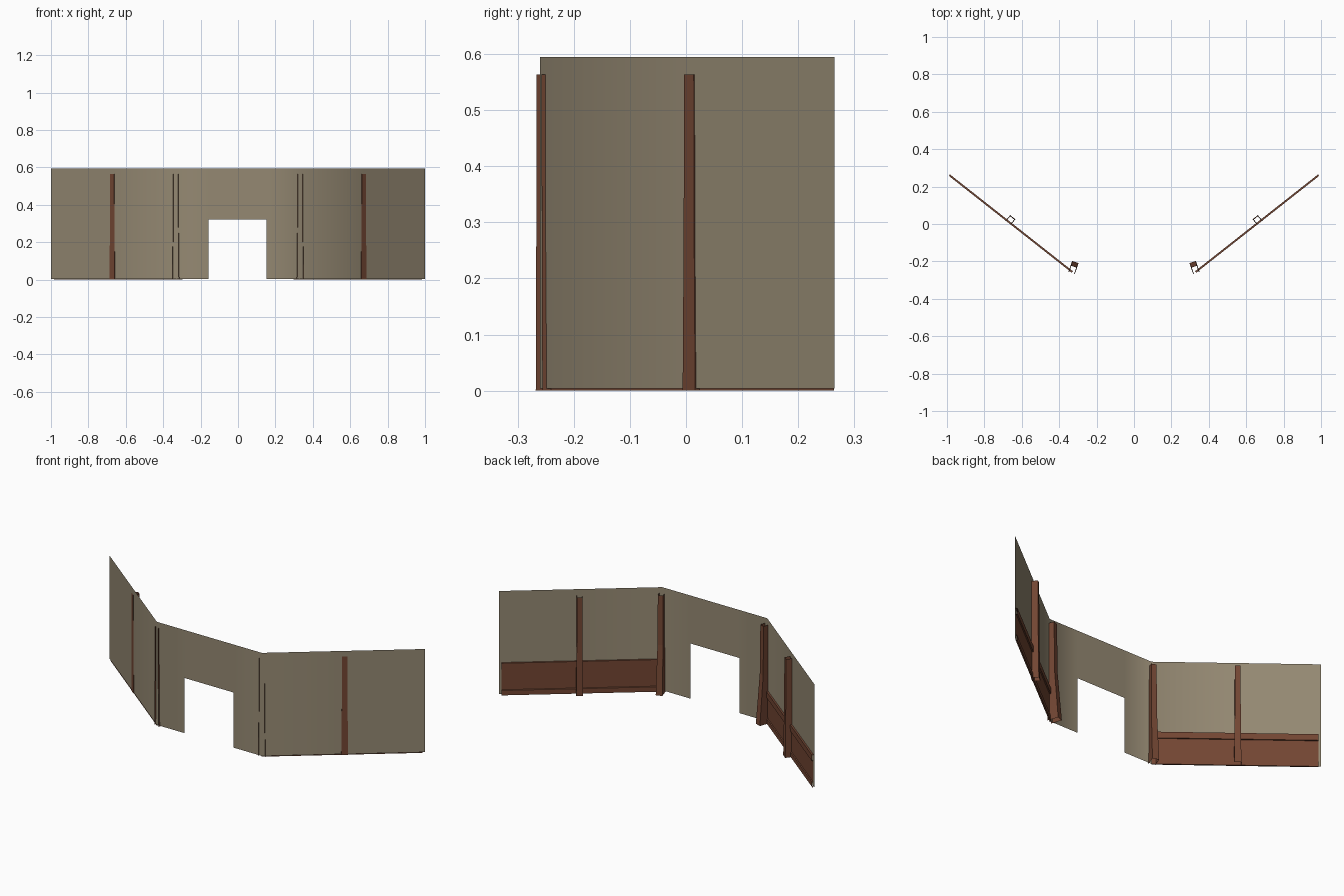
import bpy, bmesh
from mathutils import Vector

cube = bpy.data.objects.get("Cube")
if cube:
    bpy.data.objects.remove(cube, do_unlink=True)


def material(name, rgb):
    m = bpy.data.materials.new(name)
    m.use_nodes = True
    m.diffuse_color = (*rgb, 1)
    bsdf = m.node_tree.nodes["Principled BSDF"]
    bsdf.inputs["Base Color"].default_value = (*rgb, 1)
    bsdf.inputs["Roughness"].default_value = 0.9
    return m


plaster = material("grey_beige_plaster", (0.30, 0.25, 0.17))
wood = material("brown_wood", (0.17, 0.061, 0.033))


def lattice(name, rows, mat, keep=lambda r, c: True, closed=False, smooth=False, flip=False):
    """Skin rows of points with quads."""
    bm = bmesh.new()
    grid = [[bm.verts.new(p) for p in row] for row in rows]
    n = len(rows[0])
    for r in range(len(rows) - 1):
        for c in range(n if closed else n - 1):
            if keep(r, c):
                d = (c + 1) % n
                quad = [grid[r][c], grid[r][d], grid[r + 1][d], grid[r + 1][c]]
                f = bm.faces.new(quad[::-1] if flip else quad)
                f.smooth = smooth
    mesh = bpy.data.meshes.new(name)
    bm.to_mesh(mesh)
    bm.free()
    mesh.materials.append(mat)
    obj = bpy.data.objects.new(name, mesh)
    bpy.context.collection.objects.link(obj)
    return obj


# Folded wall sheet with a doorway in the middle panel
CORNER, END = Vector((0.333, -0.26, 0)), Vector((1.0, 0.265, 0))
MIDDLE = CORNER.lerp(END, 0.508)
mirror = lambda p, s: Vector((p.x * s, p.y, p.z))
plan = [mirror(p, -1) for p in (END, MIDDLE, CORNER)]
plan += [Vector((x, CORNER.y, 0)) for x in (-0.157, 0.152)]
plan += [CORNER, MIDDLE, END]
rows = [[p + Vector((0, 0, z)) for p in plan] for z in (0.004, 0.32, 0.595)]
lattice("wall", rows, plaster, keep=lambda r, c: not (r == 0 and c == 3), smooth=True)

along = (END - CORNER).normalized()
back = Vector((-along.y, along.x, 0))
corner_back = (back + Vector((0, 1, 0))).normalized()
corner_along = Vector((corner_back.y, -corner_back.x, 0))


def post(name, base, side, rear, front, rings, s, closed):
    """Hollow post; each ring is height, half width, depth."""
    rows = []
    for z, w, d in rings:
        pts = [(-w, front), (-w, d), (w, d), (w, front)]
        rows.append([mirror(base + side * a + rear * b + Vector((0, 0, z)), s) for a, b in pts])
    lattice(name, rows, wood, closed=closed, flip=s > 0)


# Wainscot cross-section: skirting, panel, top rail (distance behind wall, height)
profile = [(0, 0), (0.008, 0), (0.008, 0.028), (0.003, 0.03), (0.003, 0.15),
           (0.010, 0.15), (0.010, 0.185), (0, 0.185)]

for label, s in (("left", 1), ("right", -1)):
    rows = []
    for t in (0.0, 0.985):
        rows.append([mirror(CORNER.lerp(END, t) + back * d + Vector((0, 0, z)), s)
                     for d, z in profile])
    lattice(label + "_wainscot", rows, wood, flip=s < 0)
    post(label + "_middle_post", MIDDLE, along, back, -0.002,
         [(0, 0.018, 0.038), (0.28, 0.015, 0.034), (0.563, 0.014, 0.033)], s, True)
    post(label + "_corner_post", CORNER, corner_along, corner_back, -0.002,
         [(0, 0.018, 0.060), (0.28, 0.015, 0.037), (0.563, 0.014, 0.034)], s, False)
